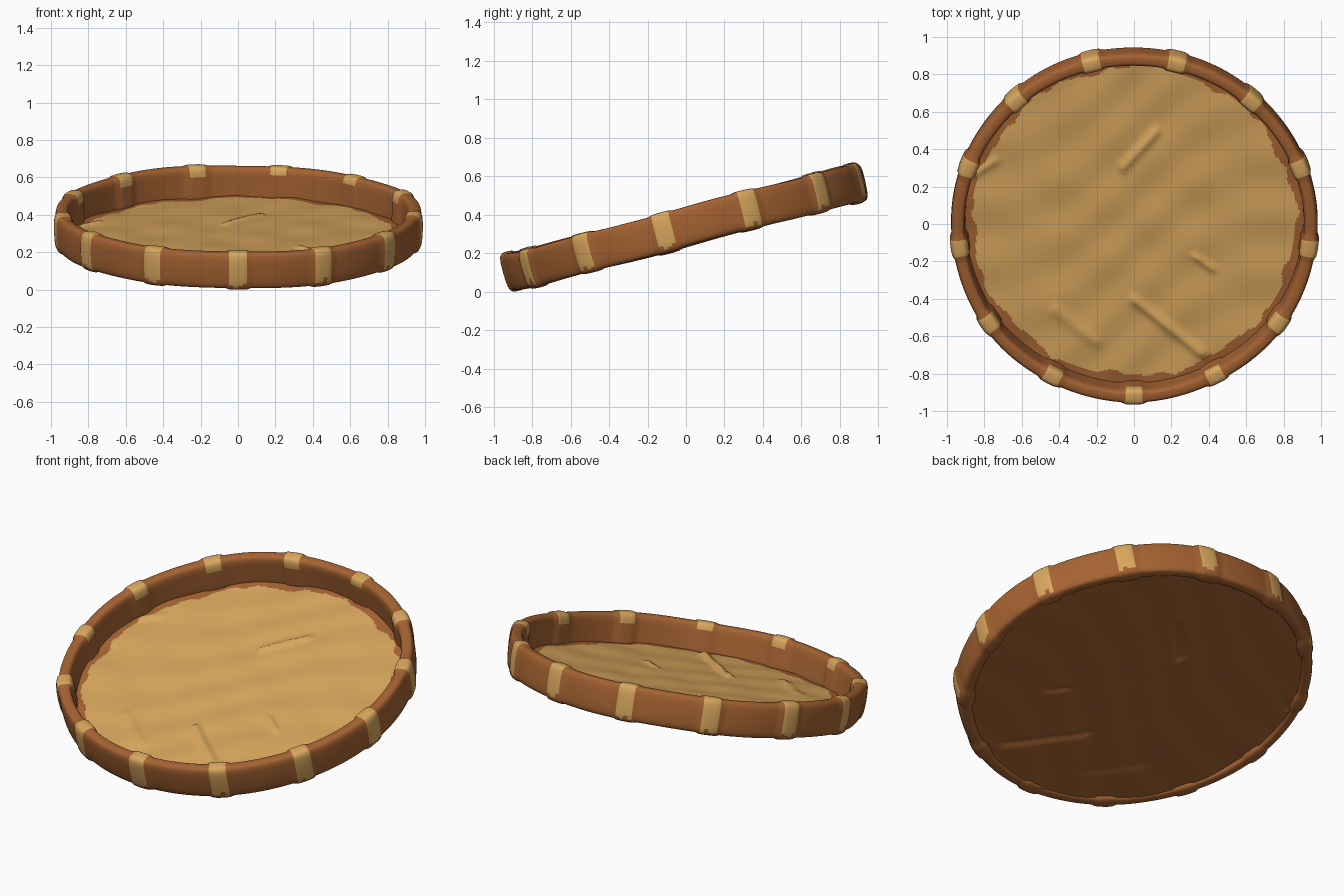
import bpy, bmesh, math
from math import sin, cos, pi, exp
from mathutils import Matrix, Vector

cube = bpy.data.objects.get("Cube")
if cube:
    bpy.data.objects.remove(cube)

BANDS = 13
STEPS = 20                      # columns between two bands
COLS = BANDS * STEPS
TILT = Matrix.Translation((0, 0, 0.357)) @ Matrix.Rotation(math.radians(14.6), 4, 'X') \
    @ Matrix.Diagonal((1.0, 0.985, 1.0, 1.0))


def material(name, rgb):
    m = bpy.data.materials.new(name)
    m.use_nodes = True
    m.diffuse_color = (*rgb, 1)
    node = m.node_tree.nodes["Principled BSDF"]
    node.inputs["Base Color"].default_value = (*rgb, 1)
    node.inputs["Roughness"].default_value = 0.9
    return m


WOOD = material("warm brown", (0.38, 0.125, 0.032))
STRAW = material("pale tan", (0.69, 0.385, 0.11))


def angle(col):
    return -pi / 2 + 2 * pi * col / COLS


def band_offset(col):
    """Signed number of columns to the nearest band."""
    return (col + STEPS / 2) % STEPS - STEPS / 2


def finish(bm, name):
    bmesh.ops.recalc_face_normals(bm, faces=bm.faces)
    bm.transform(TILT)
    mesh = bpy.data.meshes.new(name)
    bm.to_mesh(mesh)
    bm.free()
    mesh.materials.append(WOOD)
    mesh.materials.append(STRAW)
    obj = bpy.data.objects.new(name, mesh)
    bpy.context.collection.objects.link(obj)
    bpy.context.view_layer.objects.active = obj
    obj.select_set(True)
    bpy.ops.object.shade_smooth_by_angle(angle=math.radians(50))
    obj.select_set(False)
    return obj


def power(v, p):
    return math.copysign(abs(v) ** p, v)


# Rim: rounded upright section swept round, swelling at the wrapped bands
def build_rim():
    bm = bmesh.new()
    sides = 36
    loops = []
    for c in range(COLS):
        a = angle(c)
        d = abs(band_offset(c))
        swell = 0.012 if d <= 1 else 0.010 if d <= 2 else 0.0
        wobble = 0.004 * sin(3 * a + 1) + 0.003 * sin(7 * a)
        loop = []
        for s in range(sides):
            t = 2 * pi * s / sides
            z = (0.099 + swell * 0.6) * power(sin(t), 0.45) + wobble
            r = 0.943 + (0.037 + swell) * power(cos(t), 0.55)
            r += 0.06 * min(z, 0) + wobble * 0.6
            loop.append(bm.verts.new((r * cos(a), r * sin(a), z)))
        loops.append(loop)
    for c in range(COLS):
        for s in range(sides):
            n, m = (c + 1) % COLS, (s + 1) % sides
            f = bm.faces.new((loops[c][s], loops[n][s], loops[n][m], loops[c][m]))
            p = f.calc_center_median()
            outside = math.hypot(p.x, p.y) > 0.935
            low = -0.075 + 0.015 * sin(c * 2.3) if outside else 0.055
            if abs(band_offset(c + 0.5)) < 2 and p.z > low:
                f.material_index = 1
    return finish(bm, "rim")


# Folds pressed into the floor: start, end, height, width
FOLDS = [((0.0, -0.44), (0.36, -0.74), 0.022, 0.022),
         ((-0.06, 0.30), (0.12, 0.50), 0.018, 0.022),
         ((-0.42, -0.50), (-0.2, -0.68), 0.012, 0.03),
         ((0.33, -0.2), (0.42, -0.27), 0.014, 0.02),
         ((-0.84, 0.27), (-0.74, 0.34), 0.012, 0.02)]


def relief(x, y):
    h = 0.0035 * sin(13 * (x + 0.6 * y) + 2 * sin(3 * y)) * sin(4 * x - 5 * y + 1)
    h += 0.003 * sin(19 * (0.6 * x - y) + 2 * sin(4 * x))
    p = Vector((x, y))
    for start, end, height, width in FOLDS:
        a, b = Vector(start), Vector(end)
        t = max(0, min(1, (p - a).dot(b - a) / (b - a).length_squared))
        h += height * exp(-((p - a.lerp(b, t)).length / width) ** 2)
    return h


# Floor: thin rippled disc, straw on top with a ragged edge
def build_disc(name, level, strength, straw):
    bm = bmesh.new()
    radii = [0.82 * i / 36 for i in range(1, 37)] + [0.82 + 0.01 * i for i in range(1, 12)]
    hub = bm.verts.new((0, 0, level + strength * relief(0, 0)))
    previous = None
    for r in radii:
        ring = []
        for c in range(COLS):
            a = angle(c)
            x, y = r * cos(a), r * sin(a)
            ring.append(bm.verts.new((x, y, level + strength * relief(x, y))))
        for c in range(COLS):
            n = (c + 1) % COLS
            if previous:
                f = bm.faces.new((previous[c], ring[c], ring[n], previous[n]))
            else:
                f = bm.faces.new((hub, ring[c], ring[n]))
            a = angle(c)
            edge = 0.868 + 0.012 * sin(9 * a + 1) + 0.008 * sin(23 * a) + 0.005 * sin(41 * a)
            if straw and r < edge:
                f.material_index = 1
        previous = ring
    bmesh.ops.recalc_face_normals(bm, faces=bm.faces)
    obj = finish(bm, name)
    up = obj.data.polygons[0].normal.z > 0
    if up != straw:
        obj.data.flip_normals()
    return obj


parts = [build_rim(),
         build_disc("woven_floor", -0.062, 1.0, True),
         build_disc("underside", -0.088, 0.6, False)]

# Rest the tray on the ground
lowest = min(v.co.z for o in parts for v in o.data.vertices)
for o in parts:
    o.data.transform(Matrix.Translation((0, 0, -lowest)))
